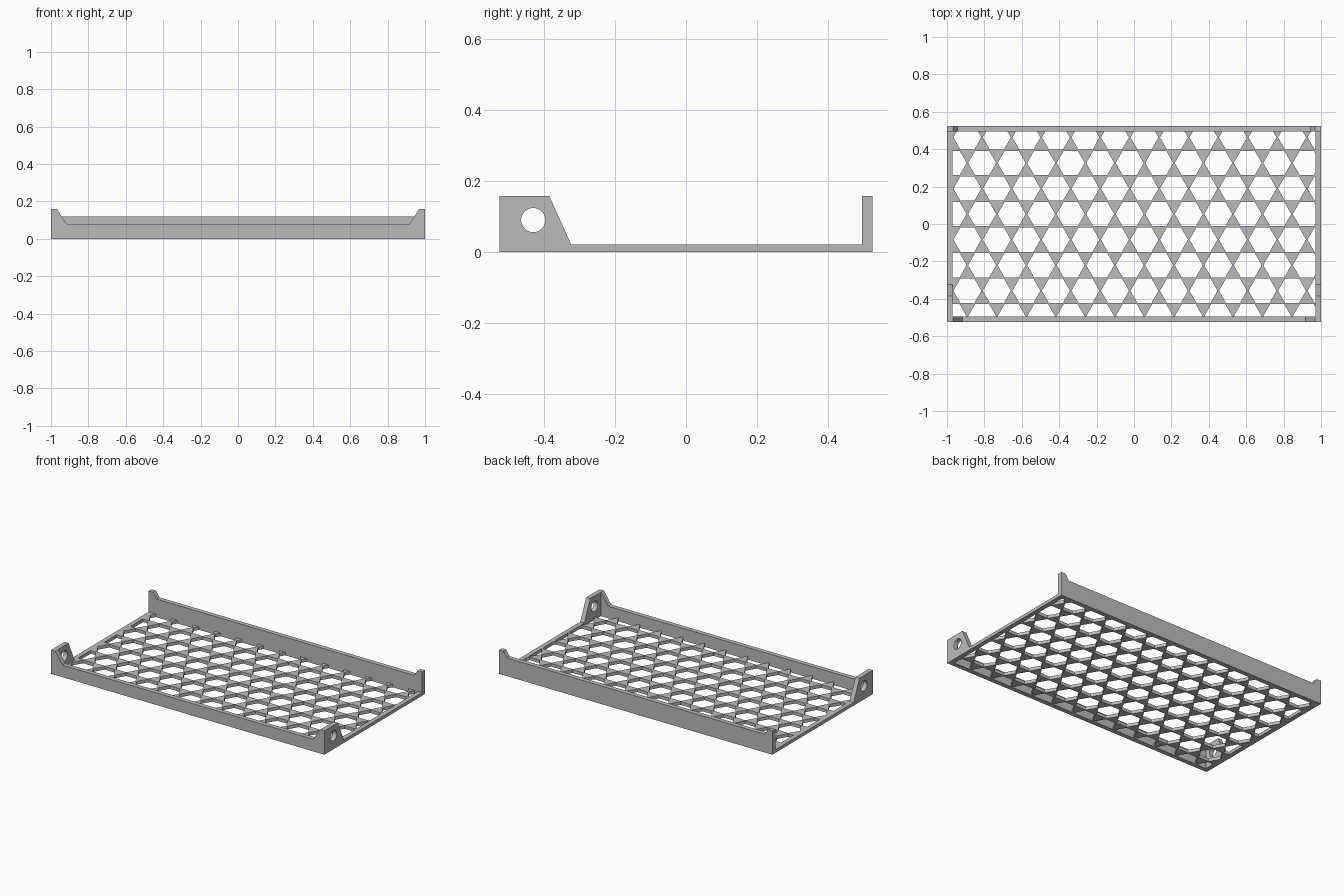
import bpy, bmesh, math
from mathutils import Vector, Matrix

cube = bpy.data.objects.get("Cube")
if cube:
    bpy.data.objects.remove(cube, do_unlink=True)

# Overall sizes
HALF_X, HALF_Y = 1.0, 0.525
WALL, FLOOR, TOP = 0.03, 0.021, 0.158
IN_X, IN_Y = HALF_X - WALL, HALF_Y - WALL

grey = bpy.data.materials.new("plain_grey")
grey.use_nodes = True
GREY = (0.5, 0.5, 0.5, 1)
grey.diffuse_color = GREY
grey.node_tree.nodes["Principled BSDF"].inputs["Base Color"].default_value = GREY


def finish(name, bm):
    bmesh.ops.recalc_face_normals(bm, faces=bm.faces)
    mesh = bpy.data.meshes.new(name)
    bm.to_mesh(mesh)
    bm.free()
    mesh.materials.append(grey)
    obj = bpy.data.objects.new(name, mesh)
    bpy.context.collection.objects.link(obj)
    return obj


def extrude_all(bm, vector):
    moved = bmesh.ops.extrude_face_region(bm, geom=bm.faces[:], use_keep_orig=True)
    verts = [g for g in moved["geom"] if isinstance(g, bmesh.types.BMVert)]
    bmesh.ops.translate(bm, verts=verts, vec=vector)


def prism(name, points, vector):
    bm = bmesh.new()
    bm.faces.new([bm.verts.new(p) for p in points])
    extrude_all(bm, vector)
    return finish(name, bm)


def cut(target, cutter):
    cutter.hide_render = True
    mod = target.modifiers.new("cut", "BOOLEAN")
    mod.operation, mod.solver, mod.object = "DIFFERENCE", "EXACT", cutter
    bpy.context.view_layer.objects.active = target
    bpy.ops.object.modifier_apply(modifier=mod.name)


# Long walls with raised, sloping corners
def long_wall(name, y, height):
    t = (height - 0.08) / (TOP - 0.08)
    foot = 0.917 + t * 0.051
    half = [(HALF_X, 0), (HALF_X, TOP), (0.968, TOP), (foot, height)]
    outline = half + [(-x, z) for x, z in reversed(half)]
    return prism(name, [(x, y, z) for x, z in outline], (0, WALL, 0))


long_wall("front_wall", -HALF_Y, 0.08)
long_wall("back_wall", IN_Y, 0.12)

# Floor slab
bm = bmesh.new()
bmesh.ops.create_cube(bm, size=1, matrix=Matrix.Translation((0, 0, FLOOR / 2))
                      @ Matrix.Diagonal((2 * HALF_X, 2 * IN_Y, FLOOR, 1)))
floor = finish("honeycomb_floor", bm)

# Hexagonal openings, trimmed to the inside of the rim
PITCH, STRUT = 0.1578, 0.028
ROW = PITCH * math.sqrt(3) / 2
radius = (PITCH - STRUT) / math.sqrt(3)
bm = bmesh.new()
for row in range(8):
    y = 0.463 - row * ROW
    shift = 0 if row % 2 else PITCH / 2
    for col in range(-7, 8):
        x = -0.023 + shift + col * PITCH
        bmesh.ops.create_circle(
            bm, cap_ends=True, segments=6, radius=radius,
            matrix=Matrix.Translation((x, y, -0.05)) @ Matrix.Rotation(math.pi / 6, 4, "Z"))
for normal, dist in (((1, 0, 0), IN_X), ((-1, 0, 0), IN_X),
                     ((0, 1, 0), IN_Y), ((0, -1, 0), IN_Y)):
    n = Vector(normal)
    bmesh.ops.bisect_plane(bm, geom=bm.verts[:] + bm.edges[:] + bm.faces[:],
                           plane_co=n * dist, plane_no=n, clear_outer=True)
extrude_all(bm, (0, 0, 0.15))
openings = finish("hexagon_cutter", bm)
cut(floor, openings)
bpy.data.objects.remove(openings, do_unlink=True)

# Side brackets with a round screw hole
bm = bmesh.new()
bmesh.ops.create_cone(bm, cap_ends=True, segments=48, radius1=0.034, radius2=0.034, depth=3,
                      matrix=Matrix.Translation((0, -0.43, 0.09))
                      @ Matrix.Rotation(math.pi / 2, 4, "Y"))
drill = finish("hole_cutter", bm)
profile = [(-IN_Y, FLOOR), (-0.323, FLOOR), (-0.385, TOP), (-IN_Y, TOP)]
for side, x in (("left", IN_X), ("right", -HALF_X)):
    bracket = prism(side + "_bracket", [(x, y, z) for y, z in profile], (WALL, 0, 0))
    cut(bracket, drill)
    bpy.context.view_layer.objects.active = bracket
    bpy.ops.object.select_all(action="DESELECT")
    bracket.select_set(True)
    bpy.ops.object.shade_smooth_by_angle(angle=math.radians(30))
bpy.data.objects.remove(drill, do_unlink=True)
